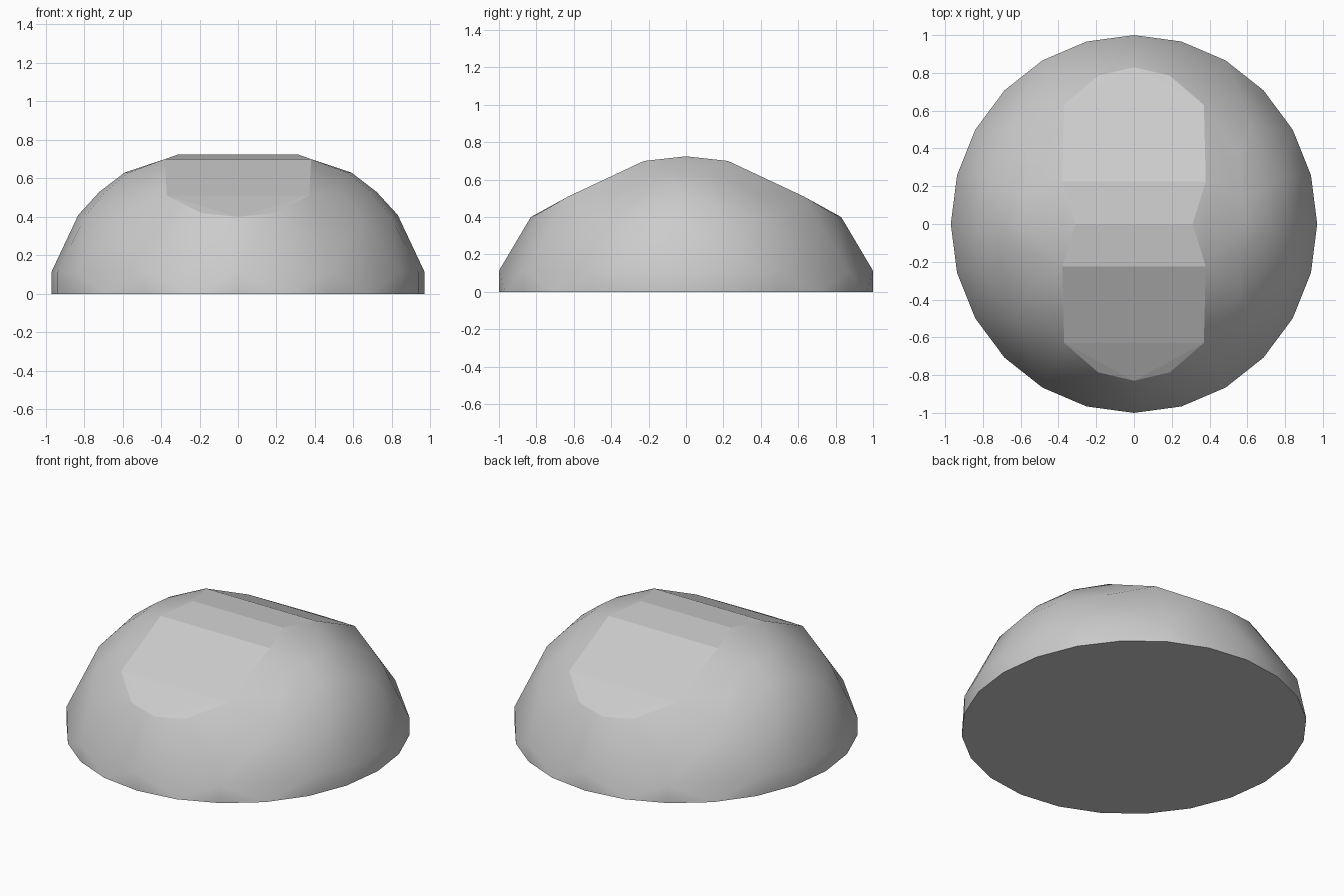
import bpy, bmesh
from math import sin, cos, radians

if "Cube" in bpy.data.objects:
    bpy.data.objects.remove(bpy.data.objects["Cube"])

# One quarter of the shell: wall ring, shoulder rings and crown points
quarter = []
for a in range(0, 91, 15):
    x, y = 0.97 * sin(radians(a)), cos(radians(a))
    quarter.append((x, y, 0))
    if a not in (15, 45):
        quarter.append((x, y, 0.113))
quarter += [
    (0, 0.83, 0.40), (0.19, 0.785, 0.42), (0.33, 0.66, 0.48),          # facet toe
    (0.63, 0.51, 0.41), (0.79, 0.25, 0.41), (0.83, 0, 0.41),           # lower shoulder
    (0.37, 0.63, 0.51), (0.56, 0.36, 0.53), (0.69, 0.17, 0.53), (0.72, 0, 0.53),
    (0.57, 0.14, 0.63), (0.59, 0, 0.63),                               # upper shoulder
    (0.38, 0.225, 0.70), (0.31, 0, 0.725),                             # crown
]

# Mirror the quarter both ways and wrap it in a convex skin
bm = bmesh.new()
points = {(round(sx * x, 4) + 0.0, round(sy * y, 4) + 0.0, z)
          for x, y, z in quarter for sx in (-1, 1) for sy in (-1, 1)}
for p in sorted(points):
    bm.verts.new(p)
res = bmesh.ops.convex_hull(bm, input=bm.verts[:])
loose = [v for v in bm.verts if not v.link_faces]
bmesh.ops.delete(bm, geom=loose, context='VERTS')
bmesh.ops.dissolve_limit(bm, angle_limit=radians(1), verts=bm.verts[:], edges=bm.edges[:])
bmesh.ops.recalc_face_normals(bm, faces=bm.faces[:])

# Crisp crown facets and base, smooth elsewhere
crown = set()
for f in bm.faces:
    f.smooth = True
    if f.normal.z > 0.8 and abs(f.normal.x) < 0.12:
        crown.add(f)
for e in bm.edges:
    e.smooth = e.calc_face_angle(0) < radians(40) and not any(f in crown for f in e.link_faces)

mesh = bpy.data.meshes.new("dome_shell")
bm.to_mesh(mesh)
bm.free()
dome = bpy.data.objects.new("dome_shell", mesh)
bpy.context.collection.objects.link(dome)
